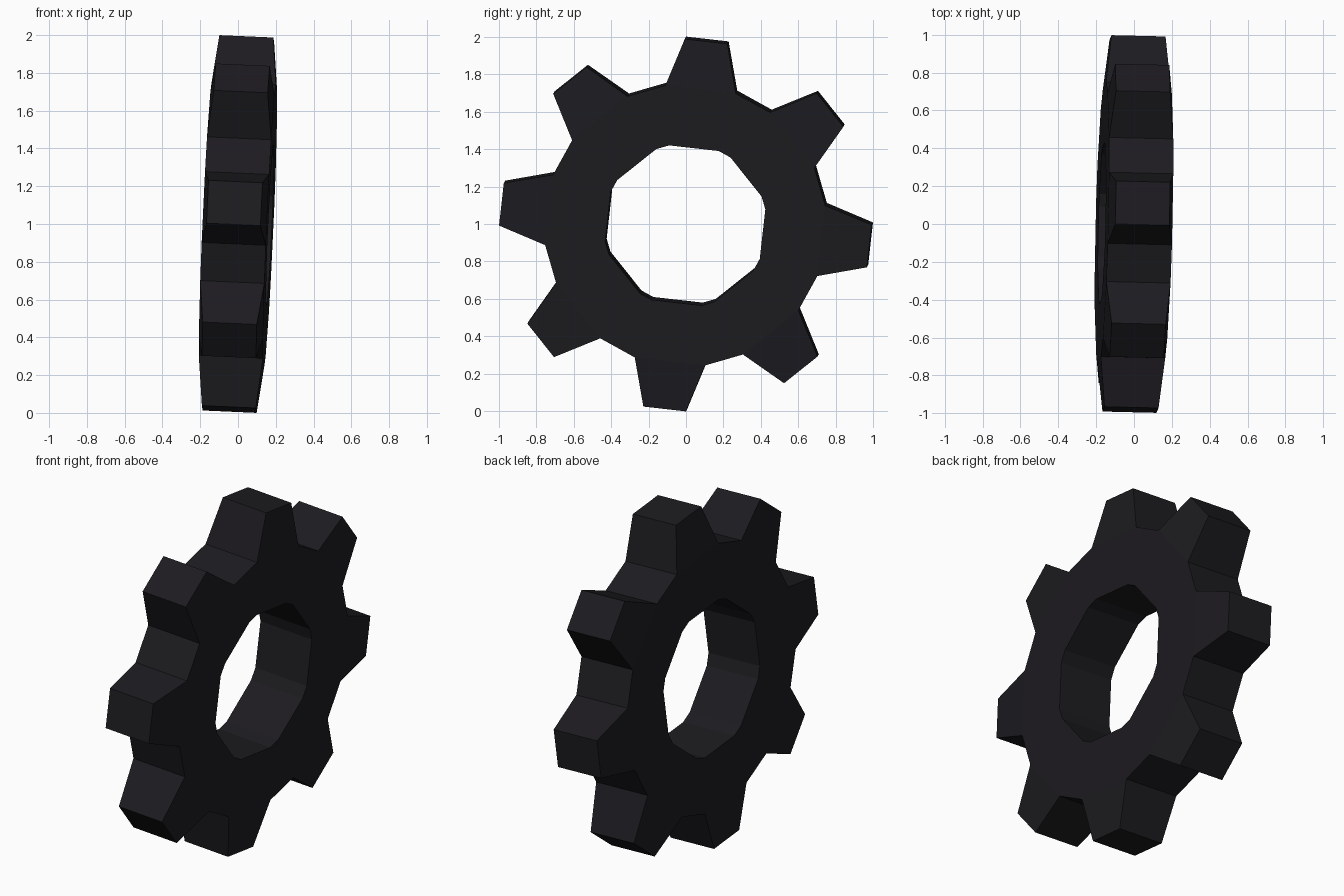
import bpy, bmesh
from math import cos, sin, radians
from mathutils import Vector

if "Cube" in bpy.data.objects:
    bpy.data.objects.remove(bpy.data.objects["Cube"])

TEETH = 8
R_HOLE, R_ROOT, R_TIP = 0.436, 0.755, 0.9945
H_BODY, H_TIP = 0.17, 0.143            # half thickness; teeth taper to the tip
PHASE = 83.55                           # centre angle of the first tooth
tilt = Vector((1, 0, 0)).rotation_difference(Vector((1, -0.024, -0.0445)))

bm = bmesh.new()


def vert(side, h, r, deg):
    a = radians(deg)
    p = Vector((side * h, r * cos(a), r * sin(a)))
    return bm.verts.new(tilt @ p + Vector((0, 0, 1)))


# Each side: hole, root and tip pairs for every tooth
def ring(side):
    teeth = []
    for i in range(TEETH):
        c = PHASE + i * 360 / TEETH
        teeth.append([vert(side, h, r, c + s * w)
                      for h, r, w in ((H_BODY, R_HOLE, 17.8),
                                      (H_BODY, R_ROOT, 14.5),
                                      (H_TIP, R_TIP, 6.6))
                      for s in (-1, 1)])
    return teeth


front, back = ring(1), ring(-1)
for i in range(TEETH):
    j = (i + 1) % TEETH
    # Flat body, gap and tapered tooth on both sides
    for s in (front, back):
        a, b = s[i], s[j]
        bm.faces.new((a[0], a[2], a[3], a[1]))
        bm.faces.new((a[2], a[4], a[5], a[3]))
        bm.faces.new((a[1], a[3], b[2], b[0]))
    # Walls: tooth outline, root gap and hole
    f, k, fn, kn = front[i], back[i], front[j], back[j]
    for p, q in ((2, 4), (4, 5), (5, 3), (0, 1)):
        bm.faces.new((f[p], f[q], k[q], k[p]))
    for p, q in ((3, 2), (1, 0)):
        bm.faces.new((f[p], fn[q], kn[q], k[p]))

bmesh.ops.recalc_face_normals(bm, faces=bm.faces)
mesh = bpy.data.meshes.new("gear_wheel")
bm.to_mesh(mesh)
bm.free()
gear = bpy.data.objects.new("gear_wheel", mesh)
bpy.context.collection.objects.link(gear)

# Near-black metal
mat = bpy.data.materials.new("dark_metal")
mat.diffuse_color = (0.012, 0.011, 0.014, 1)
mat.use_nodes = True
mat.node_tree.nodes["Principled BSDF"].inputs["Base Color"].default_value = mat.diffuse_color
mesh.materials.append(mat)
